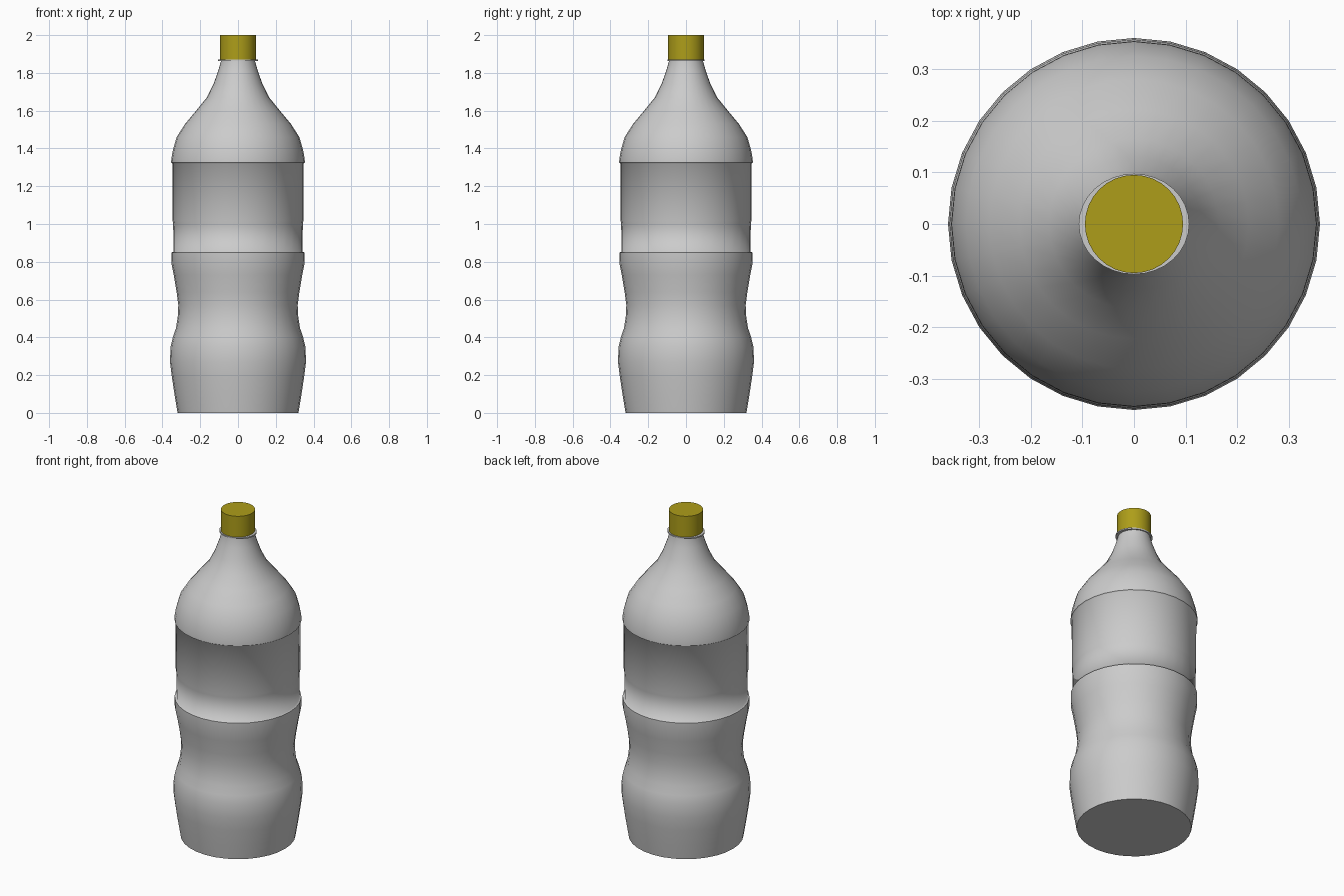
import bpy, bmesh, math

if "Cube" in bpy.data.objects:
    bpy.data.objects.remove(bpy.data.objects["Cube"])

SIDES = 32


def lathe(name, profile, sides=SIDES, angle=40, cap_bottom=False, cap_top=False):
    """Revolve (radius, height) points around z."""
    bm = bmesh.new()
    rings = []
    for r, z in profile:
        rings.append([bm.verts.new((r * math.cos(math.tau * i / sides),
                                    r * math.sin(math.tau * i / sides), z))
                      for i in range(sides)])
    for a, b in zip(rings, rings[1:]):
        for i in range(sides):
            j = (i + 1) % sides
            bm.faces.new((a[i], a[j], b[j], b[i]))
    if cap_bottom:
        bm.faces.new(rings[0][::-1])
    if cap_top:
        bm.faces.new(rings[-1])
    mesh = bpy.data.meshes.new(name)
    bm.to_mesh(mesh)
    bm.free()
    obj = bpy.data.objects.new(name, mesh)
    bpy.context.collection.objects.link(obj)
    bpy.ops.object.select_all(action='DESELECT')
    obj.select_set(True)
    bpy.context.view_layer.objects.active = obj
    bpy.ops.object.shade_smooth_by_angle(angle=math.radians(angle))
    return obj


# Waisted lower body with flat base
lathe("lower_body", [(0.32, 0), (0.335, 0.09), (0.35, 0.19), (0.36, 0.27),
                     (0.357, 0.35), (0.345, 0.40), (0.328, 0.45), (0.319, 0.51),
                     (0.316, 0.57), (0.325, 0.64), (0.34, 0.73), (0.352, 0.79),
                     (0.353, 0.85)], cap_bottom=True)

# Slightly recessed label band, with a ledge at the bottom
lathe("label_band", [(0.353, 0.85), (0.342, 0.852), (0.343, 1.0),
                     (0.347, 1.02), (0.348, 1.32), (0.354, 1.325)], angle=100)

# Domed shoulder flowing into the neck
lathe("shoulder", [(0.354, 1.325), (0.353, 1.345), (0.345, 1.39), (0.325, 1.46),
                   (0.28, 1.53), (0.222, 1.60), (0.165, 1.67), (0.13, 1.74),
                   (0.105, 1.81), (0.091, 1.86), (0.09, 1.88)])

# Thin oval collar under the cap
collar = lathe("neck_collar", [(0.088, 1.862), (0.107, 1.862), (0.107, 1.87),
                               (0.088, 1.87)])
collar.scale.y = 0.91

# Screw cap
cap = lathe("cap", [(0.095, 1.872), (0.095, 2.0)], cap_bottom=True, cap_top=True)
mat = bpy.data.materials.new("cap_yellow")
mat.diffuse_color = (0.42, 0.34, 0.01, 1)
mat.use_nodes = True
mat.node_tree.nodes["Principled BSDF"].inputs["Base Color"].default_value = mat.diffuse_color
cap.data.materials.append(mat)
